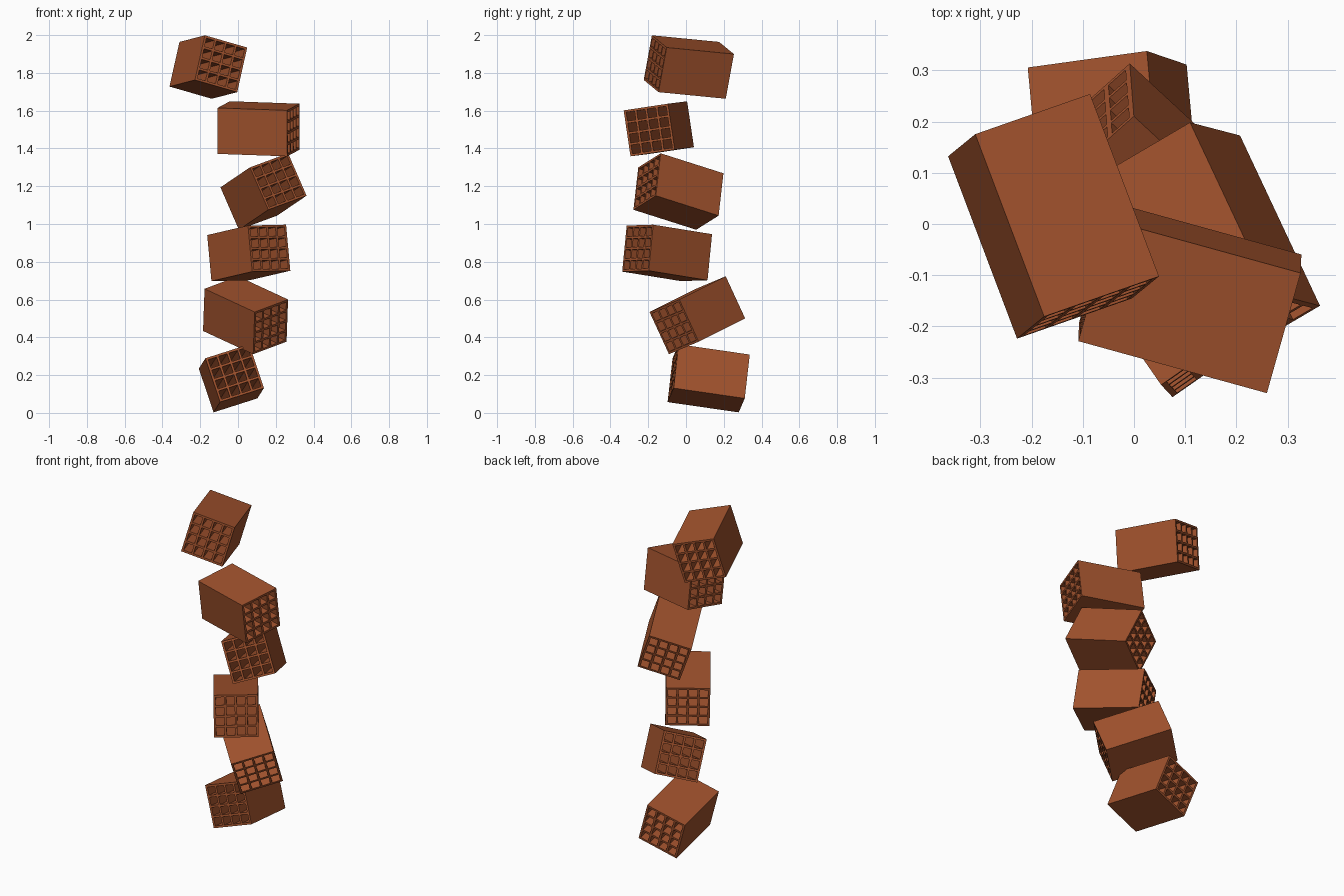
import bpy
import bmesh
from mathutils import Matrix, Vector

cube = bpy.data.objects.get("Cube")
if cube:
    bpy.data.objects.remove(cube, do_unlink=True)

WIDTH, LENGTH, WALL, CELLS = 0.246, 0.382, 0.012, 4

# Fired clay colour
clay = bpy.data.materials.new("fired_clay")
clay.use_nodes = True
colour = (0.352, 0.084, 0.026, 1)
clay.diffuse_color = colour
clay.node_tree.nodes["Principled BSDF"].inputs["Base Color"].default_value = colour


def hollow_brick_mesh():
    """Square lattice section, open through its whole length along y."""
    pitch = (WIDTH - WALL) / CELLS
    lines = []
    for i in range(CELLS + 1):
        start = -WIDTH / 2 + i * pitch
        lines += [start, start + WALL]
    bm = bmesh.new()
    grid = [[bm.verts.new((x, -LENGTH / 2, z)) for z in lines] for x in lines]
    for i in range(len(lines) - 1):
        for j in range(len(lines) - 1):
            if i % 2 and j % 2:
                continue  # open cell
            bm.faces.new((grid[i][j], grid[i + 1][j],
                          grid[i + 1][j + 1], grid[i][j + 1]))
    result = bmesh.ops.extrude_face_region(bm, geom=bm.faces[:], use_keep_orig=True)
    far_end = [g for g in result["geom"] if isinstance(g, bmesh.types.BMVert)]
    bmesh.ops.translate(bm, verts=far_end, vec=(0, LENGTH, 0))
    bmesh.ops.recalc_face_normals(bm, faces=bm.faces[:])
    mesh = bpy.data.meshes.new("hollow_brick")
    bm.to_mesh(mesh)
    bm.free()
    mesh.materials.append(clay)
    return mesh


# Tumbling stack: name, centre, length direction, width direction
STACK = [
    ("bottom_brick", (-0.035, 0.12, 0.183), (-0.035, 0.38, -0.055), (0.235, 0.032, 0.075)),
    ("second_brick", (0.04, 0.06, 0.517), (-0.27, 0.25, 0.125), (0.18, 0.155, 0.065)),
    ("third_brick", (0.057, -0.10, 0.847), (-0.215, 0.31, -0.05), (0.205, 0.14, 0.005)),
    ("fourth_brick", (0.135, -0.04, 1.172), (-0.155, 0.33, -0.105), (0.215, 0.12, 0.08)),
    ("fifth_brick", (0.109, -0.144, 1.504), (-0.37, 0.102, 0.013), (0.068, 0.232, 0.035)),
    ("top_brick", (-0.157, 0.015, 1.831), (-0.135, 0.357, -0.035), (0.225, 0.08, -0.065)),
]

mesh = hollow_brick_mesh()
for name, centre, along, across in STACK:
    y = Vector(along).normalized()
    x = Vector(across)
    x = (x - y * x.dot(y)).normalized()
    z = x.cross(y)
    brick = bpy.data.objects.new(name, mesh)
    rotation = Matrix((x, y, z)).transposed().to_4x4()
    brick.matrix_world = Matrix.Translation(centre) @ rotation
    bpy.context.collection.objects.link(brick)
